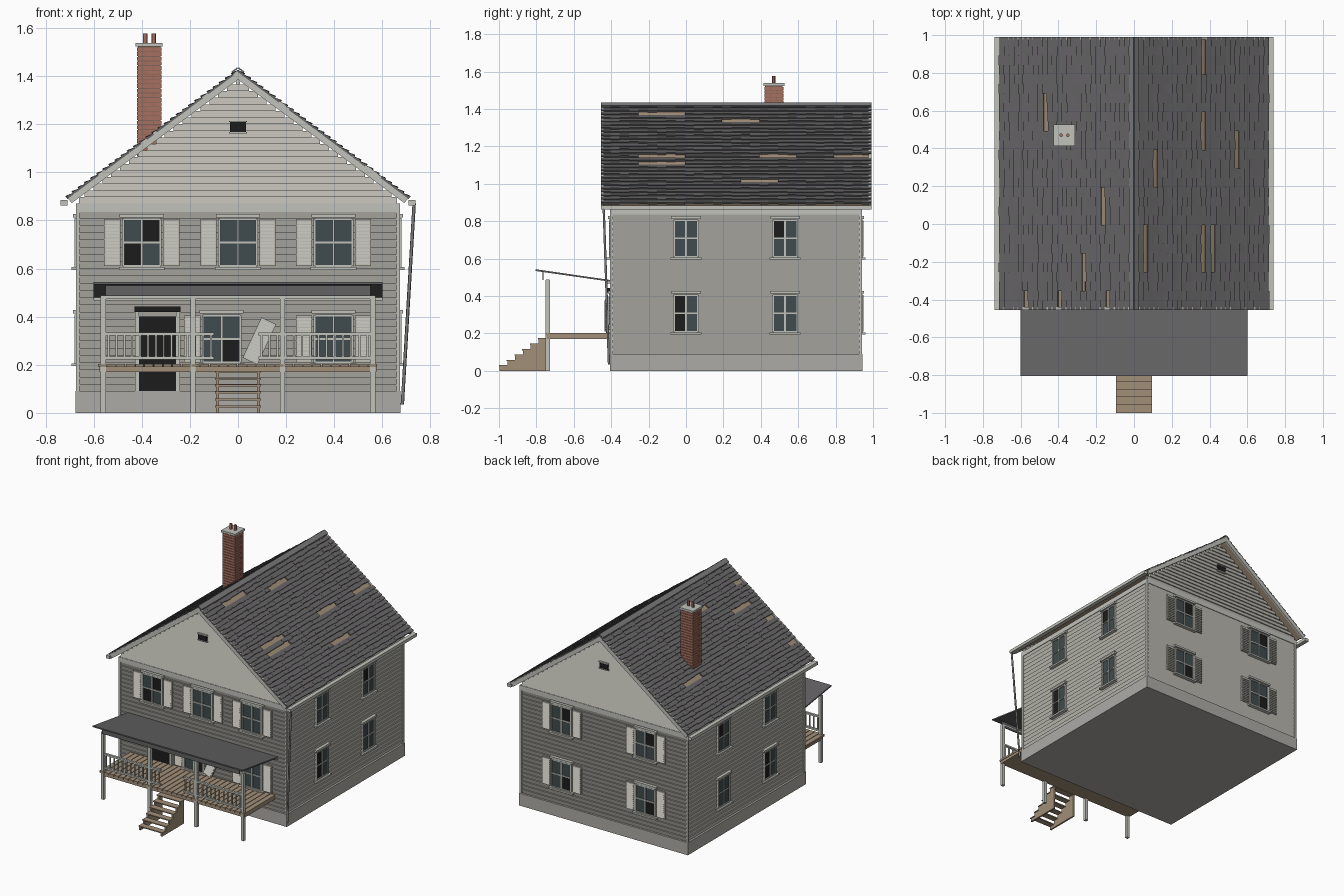
import bpy, bmesh, math, random
from mathutils import Matrix, Vector

random.seed(4)
if "Cube" in bpy.data.objects:
    bpy.data.objects.remove(bpy.data.objects["Cube"], do_unlink=True)


def material(name, *rgb):
    m = bpy.data.materials.new(name)
    m.use_nodes = True
    m.diffuse_color = (*rgb, 1)
    m.node_tree.nodes["Principled BSDF"].inputs["Base Color"].default_value = (*rgb, 1)
    return m


WALL = material("weathered siding", .50, .49, .44)
BASE = material("foundation grey", .42, .41, .38)
TRIM = material("pale trim", .54, .54, .50)
ROOF = material("shingle grey", .13, .125, .13)
BRICK = material("brick red", .38, .16, .115)
MORTAR = material("mortar", .22, .13, .10)
WOOD = material("bare wood", .36, .275, .19)
GLASS = material("window glass", .05, .07, .075)
BLACK = material("dark opening", .012, .012, .012)
METAL = material("dull metal", .20, .20, .20)


def T(x, y, z):
    return Matrix.Translation((x, y, z))


def R(deg, axis):
    return Matrix.Rotation(math.radians(deg), 4, axis)


class Part:
    """Collects prisms into one named object."""

    def __init__(self, name, *mats):
        self.name, self.mats, self.bm = name, mats, bmesh.new()

    def prism(self, profile, x0, x1, M=Matrix(), mat=0):
        ends = [[self.bm.verts.new(M @ Vector((x, y, z))) for y, z in profile] for x in (x0, x1)]
        n = len(profile)
        faces = [self.bm.faces.new(ends[0]), self.bm.faces.new(ends[1][::-1])]
        for i in range(n):
            j = (i + 1) % n
            faces.append(self.bm.faces.new((ends[0][i], ends[1][i], ends[1][j], ends[0][j])))
        for f in faces:
            f.material_index = mat

    def box(self, x0, x1, y0, y1, z0, z1, M=Matrix(), mat=0):
        self.prism([(y0, z0), (y1, z0), (y1, z1), (y0, z1)], x0, x1, M, mat)

    def done(self):
        bmesh.ops.recalc_face_normals(self.bm, faces=self.bm.faces[:])
        me = bpy.data.meshes.new(self.name)
        self.bm.to_mesh(me)
        self.bm.free()
        for m in self.mats:
            me.materials.append(m)
        ob = bpy.data.objects.new(self.name, me)
        bpy.context.collection.objects.link(ob)
        return ob


# Wall frames: local x runs along the wall, -y points outward
CY, HALF = .268, .66
FRAMES = {n: T(0, CY, 0) @ R(a, 'Z') @ T(0, -HALF, 0)
          for n, a in (("front", 0), ("right", 90), ("back", 180), ("left", -90))}
PITCH, EAVE, APEX = 36.6, .87, 1.395
SLOPE = math.tan(math.radians(PITCH))

# Foundation and wall core
p = Part("foundation", BASE)
p.box(-.675, .675, CY - .675, CY + .675, 0, .09)
p.done()
p = Part("wall_core", WALL)
p.box(-HALF, HALF, CY - HALF, CY + HALF, .09, EAVE)
p.done()

# Lap siding on the walls, stepped boards in the gables
lap = .03
for side, M in FRAMES.items():
    p = Part(side + "_siding", WALL)
    for i in range(26):
        z = .09 + i * lap
        p.prism([(.002, z), (-.001, z), (-.009, z + lap), (.002, z + lap)], -HALF, HALF, M)
    if side in ("front", "back"):
        z, h = EAVE, .0275
        while z + h < APEX:
            w = min(HALF, (APEX - z - h) / SLOPE + .005)
            p.prism([(.015, z), (-.009, z), (-.001, z + h), (.015, z + h)], -w, w, M)
            z += h
    p.done()

    # Corner boards and frieze
    p = Part(side + "_corner_boards", TRIM)
    for s in (-1, 1):
        a, b = sorted((s * .658, s * .673))
        p.box(a, b, -.013, .0, .09, EAVE, M)
    p.box(-.658, .658, -.012, 0, EAVE - .035, EAVE, M)
    p.done()


# Windows: four panes, crossed bars, sill, header and optional shutters
def window(name, M, u, z, w=.155, shutters=(), dark=()):
    p = Part(name, TRIM, GLASS, BLACK, WALL)
    M = M @ T(u, 0, z)
    h, w2 = .195, w / 2
    for i in range(4):
        x, zz = (i % 2 - 1) * w2, (i // 2) * h / 2
        p.box(x, x + w2, -.013, 0, zz, zz + h / 2, M, 2 if i in dark else 1)
    for x in (-w2, 0, w2):
        p.box(x - .005, x + .005, -.02, 0, 0, h, M)
    for zz in (0, h / 2, h):
        p.box(-w2, w2, -.019, 0, zz - .004, zz + .004, M)
    p.box(-w2 - .018, w2 + .018, -.032, 0, -.016, -.004, M)
    p.box(-w2 - .014, w2 + .014, -.025, 0, h + .008, h + .022, M)
    for s in shutters:
        shutter(p, M @ T(s * (w2 + .045), 0, 0), h)
    p.done()


def shutter(p, M, h):
    p.box(-.034, .034, -.015, 0, 0, h, M, len(p.mats) - 1)
    for i in range(13):
        z = .007 + i * (h - .014) / 13
        p.prism([(-.014, z), (-.021, z), (-.014, z + .013)], -.028, .028, M, len(p.mats) - 1)


LOW, HIGH, BOTH = .21, .61, (-1, 1)
for u, dark in ((-.4, (0, 3)), (0, ()), (.397, ())):
    window("front_upper_window", FRAMES["front"], u, HIGH, shutters=BOTH, dark=dark)
window("front_lower_window", FRAMES["front"], -.068, LOW, shutters=(-1,), dark=(1,))
window("front_lower_window", FRAMES["front"], .397, LOW, shutters=BOTH)
for u in (-.335, .335):
    for z in (LOW, HIGH):
        window("back_window", FRAMES["back"], u, z, shutters=BOTH, dark=(1,) if z == LOW else (3,))
for side, s in (("right", 1), ("left", -1)):
    for y in (.0, .53):
        for z in (LOW, HIGH):
            dark = (2,) if y and z == HIGH else (0, 2) if not y and z == LOW else ()
            window(side + "_window", FRAMES[side], s * (y - CY), z, w=.13, dark=dark)

# Front door opening, fallen shutter, gable vents
p = Part("door_opening", BLACK, TRIM)
p.box(-.412, -.258, -.016, 0, .09, .40, FRAMES["front"])
p.box(-.43, -.24, -.03, 0, .42, .442, FRAMES["front"])
for x in (-.42, -.25):
    p.box(x - .008, x + .008, -.02, 0, .09, .42, FRAMES["front"], 1)
p.done()
p = Part("fallen_shutter", TRIM)
shutter(p, FRAMES["front"] @ T(.05, -.022, .215) @ R(25, 'Y'), .185)
p.done()
for side in ("front", "back"):
    p = Part(side + "_gable_vent", BLACK, TRIM)
    p.box(-.034, .034, -.014, 0, 1.165, 1.21, FRAMES[side])
    for z in (1.162, 1.208):
        p.box(-.038, .038, -.018, 0, z, z + .006, FRAMES[side], 1)
    p.done()

# Roof: deck, shingles with gaps baring the deck, rake boards, gutters
HOLES = [(-.48, .48, .69), (-.165, -.03, .17), (-.27, -.34, -.14), (-.57, -.45, -.35),
         (-.4, -.45, -.35), (-.14, -.45, -.35), (.37, .79, 1), (.37, .38, .58), (.56, .27, .48),
         (.11, .17, .38), (.07, -.24, -.03), (.37, -.24, -.03), (.41, -.24, -.03)]
LEN, HL, rows, cols = .888, .7225, 28, 29
for side, s in (("right", 1), ("left", -1)):
    M = T(0, CY, 1.43) @ R(90 * s, 'Z') @ R(PITCH, 'X')
    p = Part(side + "_roof_deck", WOOD)
    p.box(-HL + .01, HL - .01, -LEN + .008, 0, -.03, -.011, M)
    p.done()
    p = Part(side + "_shingles", ROOF)
    step, wide = LEN / rows, 2 * HL / cols
    for r in range(rows):
        top = -r * step
        for c in range(cols):
            a = -HL + c * wide
            at = M @ Vector((a + wide / 2, top - step / 2, 0))
            if any(abs(at.x - x) < .0128 and y0 < at.y < y1 for x, y0, y1 in HOLES):
                continue
            low, lift = top - step - random.uniform(-.003, .004), random.uniform(0, .003)
            p.prism([(top, -.0115), (low, -.0115), (low, lift), (top, -.006)], a, a + wide, M)
    p.done()
    p = Part(side + "_rake_boards", TRIM)
    for e in (-HL, HL - .014):
        p.box(e, e + .014, -LEN, 0, -.036, -.004, M)
    p.done()
    p = Part(side + "_gutter", TRIM)
    a, b = sorted((s * .708, s * .738))
    p.box(a, b, CY - HL, CY + HL, .862, .884)
    p.done()
p = Part("ridge_cap", METAL)
for s in (-1, 1):
    p.box(-HL, HL, -.03, 0, 0, .006, T(0, CY, 1.431) @ R(90 * s, 'Z') @ R(PITCH, 'X'))
p.done()

# Leaning downspout
cu = bpy.data.curves.new("downspout", 'CURVE')
cu.dimensions, cu.bevel_depth, cu.bevel_resolution = '3D', .007, 1
cu.materials.append(METAL)
sp = cu.splines.new('POLY')
sp.points.add(1)
for pt, co in zip(sp.points, ((.732, -.44, .87), (.683, -.412, .035))):
    pt.co = (*co, 1)
bpy.context.collection.objects.link(bpy.data.objects.new("downspout", cu))

# Chimney: mortar core, brick courses, cap and two flues
C = T(-.369, .47, 0)
p = Part("chimney", MORTAR, BRICK)
p.box(-.047, .047, -.047, .047, .95, 1.525, C)
course = .019
for i in range(29):
    z = .97 + i * course
    for k in range(4):
        split = -.016 if (i + k) % 2 else .016
        for a, b in ((-.05, split - .001), (split + .001, .048)):
            p.box(a, b, -.051, -.04, z, z + course - .003, C @ R(90 * k, 'Z'), 1)
p.done()
p = Part("chimney_cap", TRIM)
p.box(-.056, .056, -.056, .056, 1.523, 1.538, C)
p.done()
for x in (-.386, -.35):
    bpy.ops.mesh.primitive_cylinder_add(vertices=12, radius=.009, depth=.045, location=(x, .47, 1.554))
    ob = bpy.context.object
    ob.name = "chimney_flue"
    ob.data.materials.append(BRICK)
    bpy.ops.object.shade_smooth_by_angle()

# Porch deck, posts, railings
p = Part("porch_deck", WOOD)
p.box(-.575, .575, -.745, -.4, .17, .192)
n, w = 30, 1.164 / 30
for i in range(n):
    p.box(-.582 + i * w, -.582 + (i + 1) * w - .004, -.752, -.4, .19, .203)
p.done()
p = Part("porch_posts", TRIM)
for x in (-.56, -.187, .185, .56):
    p.box(x - .011, x + .011, -.75, -.728, 0, .485)
p.box(-.57, .57, -.748, -.73, .474, .488)
p.done()
p = Part("porch_railings", TRIM)
for a, b in ((-.55, -.1), (.085, .55)):
    for z in (.222, .322):
        p.box(a, b, -.747, -.731, z, z + .012)
    for i in range(14):
        x = a + .012 + i * (b - a - .024) / 13
        p.box(x - .004, x + .004, -.743, -.735, .225, .325)
p.done()

# Porch roof sagging back toward the wall
p = Part("porch_roof", ROOF)
p.prism([(-.805, .534), (-.805, .543), (-.4, .485), (-.4, .476)], -.6, .6)
p.box(-.55, .55, -.768, -.763, .485, .532)
p.done()
p = Part("porch_ledger", TRIM)
p.box(-.6, .6, -.42, -.4, .468, .48)
p.done()

# Porch steps: stepped stringers and open treads
run, rise, count = .0415, .029, 6
profile = [(-.75, 0), (-.997, 0)]
for i in range(count):
    y = -.997 + i * run
    profile += [(y, (i + 1) * rise - .006), (y + run, (i + 1) * rise - .006)]
p = Part("porch_steps", WOOD)
for x in (-.092, .08):
    p.prism(profile, x, x + .012)
for i in range(count):
    y = -1 + i * run
    p.box(-.096, .096, y, y + run + .003, (i + 1) * rise - .006, (i + 1) * rise + .001)
p.done()
